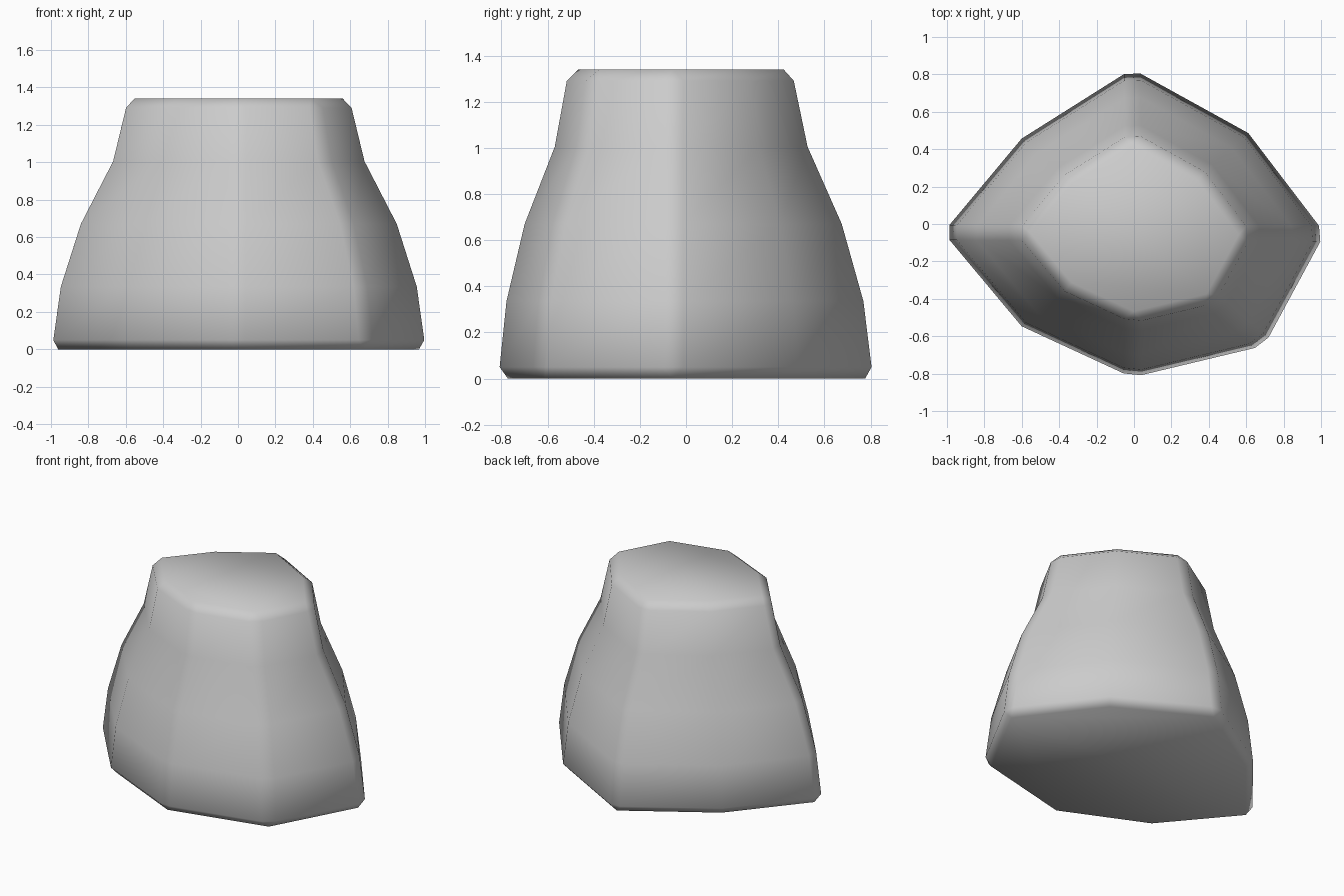
import bpy, bmesh

if "Cube" in bpy.data.objects:
    bpy.data.objects.remove(bpy.data.objects["Cube"])

# Irregular eight-sided footprint of the rock
outline = [(1.027, -0.05), (0.615, 0.49), (-0.01, 0.835), (-0.605, 0.46),
           (-1.027, -0.045), (-0.605, -0.55), (-0.01, -0.825), (0.70, -0.655)]
# Height, scale and y drift of each level
levels = [(0.0, 1.0, 0.0), (0.335, 0.954, -0.003), (0.67, 0.85, -0.01),
          (1.005, 0.682, -0.018), (1.34, 0.603, -0.022)]

bm = bmesh.new()
rings = [[bm.verts.new((x * s, y * s + d, z)) for x, y in outline]
         for z, s, d in levels]

# Sides lofted between the levels
n = len(outline)
for low, high in zip(rings, rings[1:]):
    for i in range(n):
        j = (i + 1) % n
        bm.faces.new((low[i], low[j], high[j], high[i]))

# Flat base and top
bm.faces.new(rings[0][::-1])
bm.faces.new(rings[-1])
bmesh.ops.recalc_face_normals(bm, faces=bm.faces[:])
for f in bm.faces:
    f.smooth = True

mesh = bpy.data.meshes.new("rock")
bm.to_mesh(mesh)
bm.free()
rock = bpy.data.objects.new("rock", mesh)
bpy.context.collection.objects.link(rock)

# Small chamfer on the sharper edges only
bevel = rock.modifiers.new("chamfer", 'BEVEL')
bevel.width = 0.05
bevel.segments = 1
bevel.limit_method = 'ANGLE'
bevel.angle_limit = 0.5236
